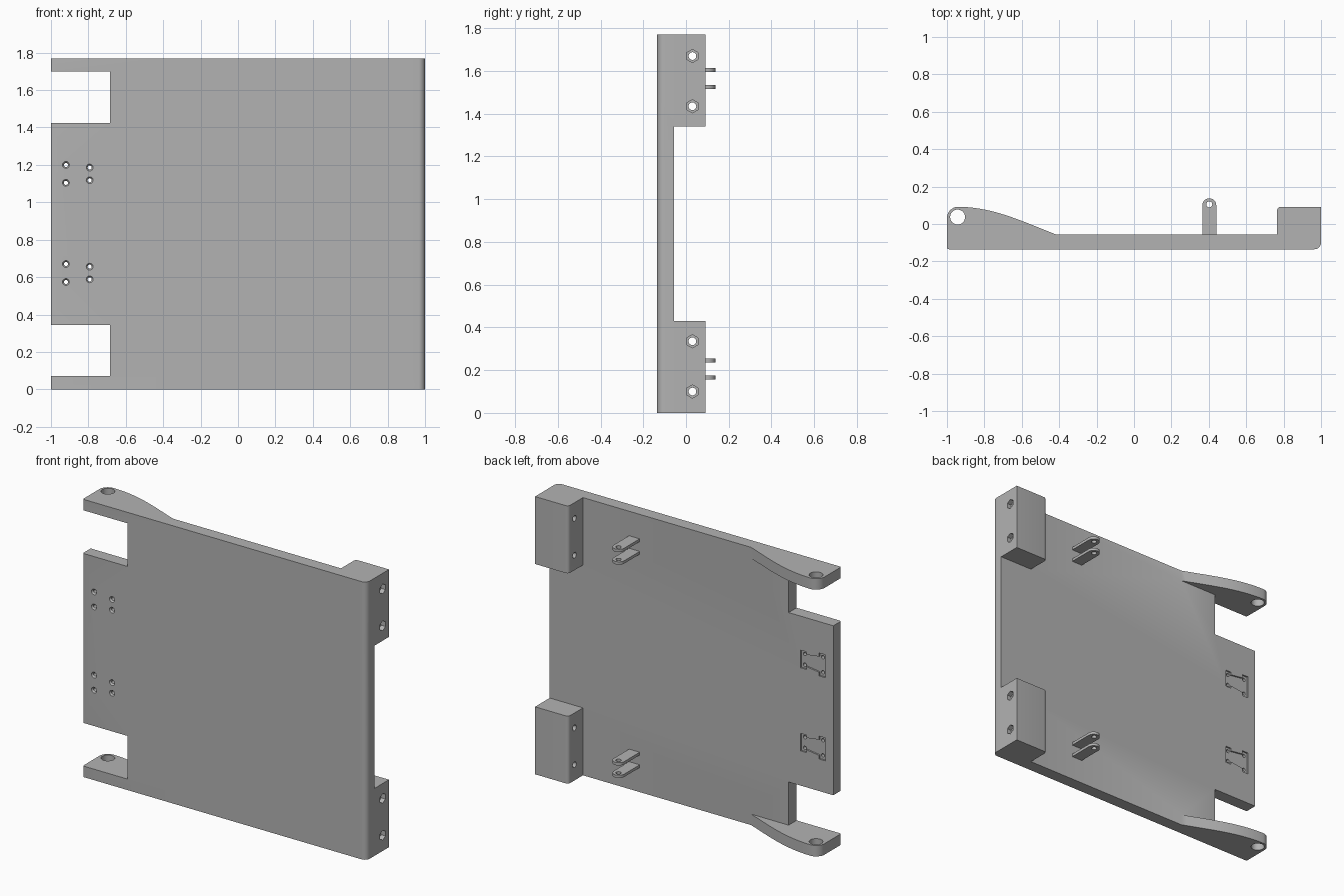
import bpy, bmesh, math
from mathutils import Vector, Matrix
from mathutils.geometry import interpolate_bezier

default = bpy.data.objects.get("Cube")
if default:
    bpy.data.objects.remove(default)

H = 1.77                    # panel height
FRONT, BACK = -0.135, -0.055
RIM = 0.092                 # rear face of blocks and arms

grey = bpy.data.materials.new("grey_plastic")
grey.use_nodes = True
colour = (0.45, 0.45, 0.45, 1)
grey.diffuse_color = colour
grey.node_tree.nodes["Principled BSDF"].inputs["Base Color"].default_value = colour


def finish(name, bm):
    bmesh.ops.recalc_face_normals(bm, faces=bm.faces)
    mesh = bpy.data.meshes.new(name)
    bm.to_mesh(mesh)
    bm.free()
    mesh.materials.append(grey)
    ob = bpy.data.objects.new(name, mesh)
    bpy.context.collection.objects.link(ob)
    return ob


def prism(name, outline, start, end, axis="z"):
    """Extrude a 2D outline along z (outline in x, y) or y (outline in x, z)."""
    bm = bmesh.new()
    place = (lambda a, b: (a, b, start)) if axis == "z" else (lambda a, b: (a, start, b))
    face = bm.faces.new([bm.verts.new(place(a, b)) for a, b in outline])
    new = bmesh.ops.extrude_face_region(bm, geom=[face])["geom"]
    shift = Vector((0, 0, end - start) if axis == "z" else (0, end - start, 0))
    bmesh.ops.translate(bm, vec=shift, verts=[v for v in new if isinstance(v, bmesh.types.BMVert)])
    return finish(name, bm)


def rod(name, centre, axis, length, r1, r2=None, sides=32):
    bm = bmesh.new()
    turn = {"x": Matrix.Rotation(math.pi / 2, 4, "Y"),
            "y": Matrix.Rotation(-math.pi / 2, 4, "X"),
            "z": Matrix.Identity(4)}[axis]
    bmesh.ops.create_cone(bm, cap_ends=True, segments=sides, radius1=r1,
                          radius2=r1 if r2 is None else r2, depth=length,
                          matrix=Matrix.Translation(centre) @ turn)
    return finish(name, bm)


def arc(cx, cy, r, a0, a1, n=8):
    angles = [math.radians(a0 + (a1 - a0) * i / n) for i in range(n + 1)]
    return [(cx + r * math.cos(a), cy + r * math.sin(a)) for a in angles]


def rect(x0, x1, y0, y1):
    return [(x0, y0), (x1, y0), (x1, y1), (x0, y1)]


def combine(target, tool, operation):
    mod = target.modifiers.new("combine", "BOOLEAN")
    mod.operation, mod.solver, mod.object = operation, "EXACT", tool
    bpy.context.view_layer.objects.active = target
    bpy.ops.object.modifier_apply(modifier=mod.name)
    bpy.data.objects.remove(tool)


def smooth(ob):
    bpy.ops.object.select_all(action="DESELECT")
    ob.select_set(True)
    bpy.context.view_layer.objects.active = ob
    bpy.ops.object.shade_smooth_by_angle(angle=math.radians(30))


# Panel with a rounded outer edge
left_corner = arc(-0.99, FRONT + 0.01, 0.01, 180, 270, 4)
right_corner = arc(0.965, FRONT + 0.035, 0.035, 270, 360)
panel = prism("panel", left_corner + right_corner + [(1, BACK), (-1, BACK)], 0, H)

# Swept hinge arms at the top and bottom
sweep = interpolate_bezier(Vector((-0.42, BACK)), Vector((-0.6, 0.015)),
                           Vector((-0.75, 0.09)), Vector((-0.94, RIM)), 20)
arm = left_corner + [(-0.42, FRONT)] + [tuple(p[:2]) for p in sweep]
arm += arc(-0.94, RIM - 0.06, 0.06, 90, 180)[1:]
for z0, z1 in ((0, 0.07), (H - 0.07, H)):
    combine(panel, prism("hinge_arm", arm, z0, z1), "UNION")

# Mounting blocks on the other edge
block = [(0.765, FRONT)] + right_corner + [(1, RIM)] + arc(0.785, RIM - 0.02, 0.02, 90, 180, 5)
for z0, z1 in ((0, 0.43), (H - 0.43, H)):
    combine(panel, prism("mounting_block", block, z0, z1), "UNION")

# Notches beside the arms
for z0, z1 in ((0.07, 0.345), (H - 0.345, H - 0.07)):
    combine(panel, prism("notch", rect(-1.1, -0.685, z0, z1), -0.2, 0.2, "y"), "DIFFERENCE")

# Hinge pin holes
combine(panel, rod("pin_hole", (-0.943, 0.037, H / 2), "z", 2, 0.04), "DIFFERENCE")

# Bolt holes with hexagonal nut recesses
for z in (0.1, 0.335, H - 0.335, H - 0.1):
    combine(panel, rod("bolt_hole", (0.9, 0.03, z), "x", 0.4, 0.018, sides=24), "DIFFERENCE")
    nut = rod("nut_recess", (1, 0.03, z), "x", 0.06, 0.031, sides=6)
    nut.data.transform(Matrix.Translation((1, 0.03, z)) @ Matrix.Rotation(math.pi / 2, 4, "X")
                       @ Matrix.Translation((-1, -0.03, -z)))
    combine(panel, nut, "DIFFERENCE")

# Shallow bracket pockets with four countersunk screw holes each
half = [(-0.945, 0.073), (-0.9, 0.073), (-0.9, 0.05), (-0.81, 0.038), (-0.81, 0.056), (-0.77, 0.056)]
for mid in (0.622, 1.152):
    outline = [(x, mid + z) for x, z in half] + [(x, mid - z) for x, z in reversed(half)]
    combine(panel, prism("pocket", outline, BACK - 0.01, BACK + 0.05, "y"), "DIFFERENCE")
    for x, dz in ((-0.92, 0.048), (-0.793, 0.034)):
        for z in (mid - dz, mid + dz):
            combine(panel, rod("screw_hole", (x, -0.1, z), "y", 0.2, 0.011, sides=16), "DIFFERENCE")
            combine(panel, rod("countersink", (x, FRONT, z), "y", 0.02, 0.026, 0.011, 16), "DIFFERENCE")
smooth(panel)

# Pairs of drilled lugs on the rear face
lug = [(0.365, BACK - 0.01), (0.44, BACK - 0.01)] + arc(0.4025, 0.1, 0.0375, 0, 180, 16)
for i, z in enumerate((0.165, 0.245, H - 0.245, H - 0.165)):
    ob = prism(f"lug_{i + 1}", lug, z - 0.009, z + 0.009)
    combine(ob, rod("lug_hole", (0.4025, 0.105, z), "z", 0.1, 0.016, sides=20), "DIFFERENCE")
    smooth(ob)
